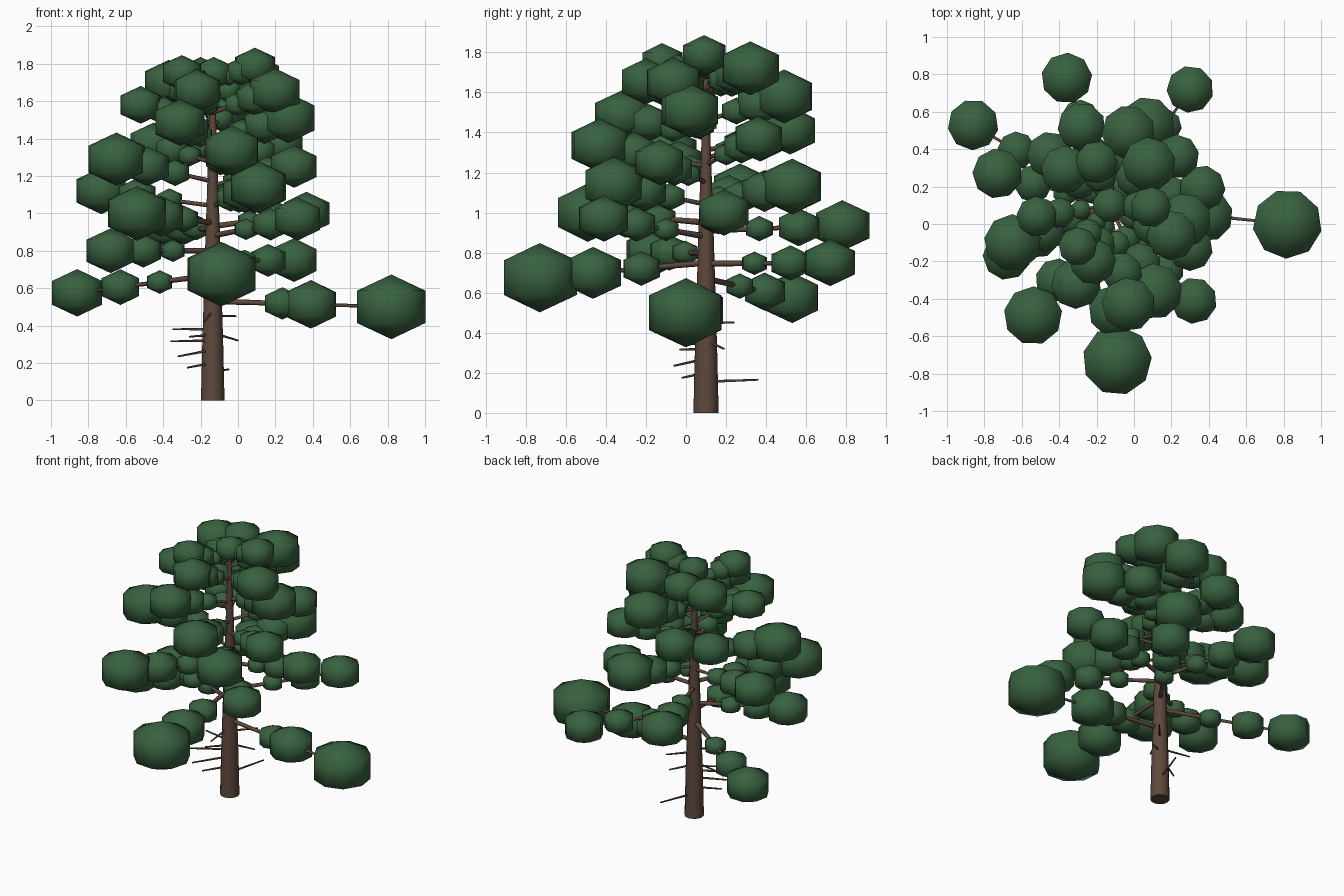
import bpy, bmesh, math, random
from mathutils import Vector, Matrix

if "Cube" in bpy.data.objects:
    bpy.data.objects.remove(bpy.data.objects["Cube"])

random.seed(4)
TX, TY = -0.135, 0.1


def material(name, col):
    m = bpy.data.materials.new(name)
    m.diffuse_color = (*col, 1)
    m.use_nodes = True
    m.node_tree.nodes["Principled BSDF"].inputs["Base Color"].default_value = m.diffuse_color
    return m


bark = material("bark", (0.11, 0.065, 0.045))
green = material("needles", (0.04, 0.12, 0.05))


def finish(bm, name, mat):
    bmesh.ops.recalc_face_normals(bm, faces=bm.faces)
    me = bpy.data.meshes.new(name)
    bm.to_mesh(me)
    bm.free()
    me.materials.append(mat)
    ob = bpy.data.objects.new(name, me)
    bpy.context.collection.objects.link(ob)
    for o in bpy.context.selected_objects:
        o.select_set(False)
    ob.select_set(True)
    bpy.context.view_layer.objects.active = ob
    bpy.ops.object.shade_smooth_by_angle(angle=math.radians(75))
    return ob


def rod(bm, a, b, r1, r2, n=6):
    """Tapered rod between two points."""
    a, b = Vector(a), Vector(b)
    d = b - a
    m = Matrix.Translation((a + b) / 2) @ d.to_track_quat('Z', 'Y').to_matrix().to_4x4()
    bmesh.ops.create_cone(bm, cap_ends=True, segments=n, radius1=r1, radius2=r2,
                          depth=d.length, matrix=m)


def clump(bm, p, r):
    """Low-poly foliage ball: two rings between two poles."""
    m = (Matrix.Translation(p) @ Matrix.Rotation(random.uniform(0, 0.8), 4, 'Z')
         @ Matrix.Diagonal((1.19 * r, 1.19 * r, 0.96 * r, 1)))
    bmesh.ops.create_uvsphere(bm, u_segments=9, v_segments=3, radius=1, matrix=m)


# Trunk: stacked rings
bm = bmesh.new()
prev = None
N = 12
for z, r in [(0, .063), (.3, .056), (.6, .047), (.9, .038), (1.2, .028), (1.5, .018), (1.75, .008)]:
    ring = [bm.verts.new((TX + r * math.cos(i * math.tau / N), TY + r * math.sin(i * math.tau / N), z))
            for i in range(N)]
    if prev:
        for i in range(N):
            j = (i + 1) % N
            bm.faces.new((prev[i], prev[j], ring[j], ring[i]))
    else:
        bm.faces.new(ring)
    prev = ring
bm.faces.new(prev)
finish(bm, "trunk", bark)

# Dead twigs low on the trunk: (height at trunk, tip)
twigs = [(.38, (-.35, .14, .38)), (.32, (-.36, -.03, .315)), (.27, (-.32, -.06, .235)),
         (.20, (-.27, -.02, .175)), (.36, (0, .19, .32)), (.45, (-.01, .24, .45)),
         (.155, (-.05, .36, .165)), (.48, (-.18, -.05, .42)), (.35, (-.26, 0, .34))]
bm = bmesh.new()
for z, tip in twigs:
    rod(bm, (TX, TY, z), tip, .008, .005, 5)
finish(bm, "dead_twigs", bark)

# Branches: (height at trunk, tip x, y, z, tip clump radius)
lower = [
    (.53, .82, 0, .50, .18), (.67, -.86, .53, .575, .132), (.75, -.09, -.73, .675, .18),
    (.745, .30, .72, .75, .122), (.80, -.68, -.17, .80, .125), (.91, -.36, .78, .935, .132),
    (.88, .32, -.41, .97, .12), (.95, -.54, -.49, 1.0, .152), (.93, .365, .19, 1.0, .12),
    (1.04, -.73, .27, 1.12, .13), (1.04, .11, -.36, 1.14, .145), (1.06, .07, .53, 1.13, .145),
]
upper = [
    (1.17, -.65, -.10, 1.29, .148), (1.15, .30, -.13, 1.25, .118), (1.23, -.03, -.43, 1.335, .14),
    (1.24, .23, .36, 1.37, .115), (1.27, -.45, .37, 1.37, .12), (1.31, -.28, .52, 1.41, .125),
    (1.37, -.31, -.32, 1.485, .13), (1.39, .27, .02, 1.51, .14), (1.46, -.03, .49, 1.58, .14),
    (1.48, -.52, .04, 1.58, .105), (1.53, -.22, -.2, 1.655, .12), (1.54, .2, -.06, 1.65, .13),
    (1.6, -.37, .29, 1.70, .125), (1.62, .08, .32, 1.72, .14), (1.66, -.3, -.12, 1.75, .10),
    (1.7, .09, .09, 1.785, .105), (1.66, -.2, .33, 1.73, .11),
]
wood, leaves = bmesh.new(), bmesh.new()
for z, x, y, tz, r in lower + upper:
    a, b = Vector((TX, TY, z)), Vector((x, y, tz))
    rod(wood, a, b, .016 if z < 1 else .012, .007)
    mid = .55 if x > .7 else .68
    for t, k in ((.39, .5), (mid, .75), (1, 1)):
        clump(leaves, a.lerp(b, t), r * k)
# Crown top
clump(leaves, (-.13, .1, 1.75), .09)
finish(wood, "branches", bark)
finish(leaves, "foliage", green)
